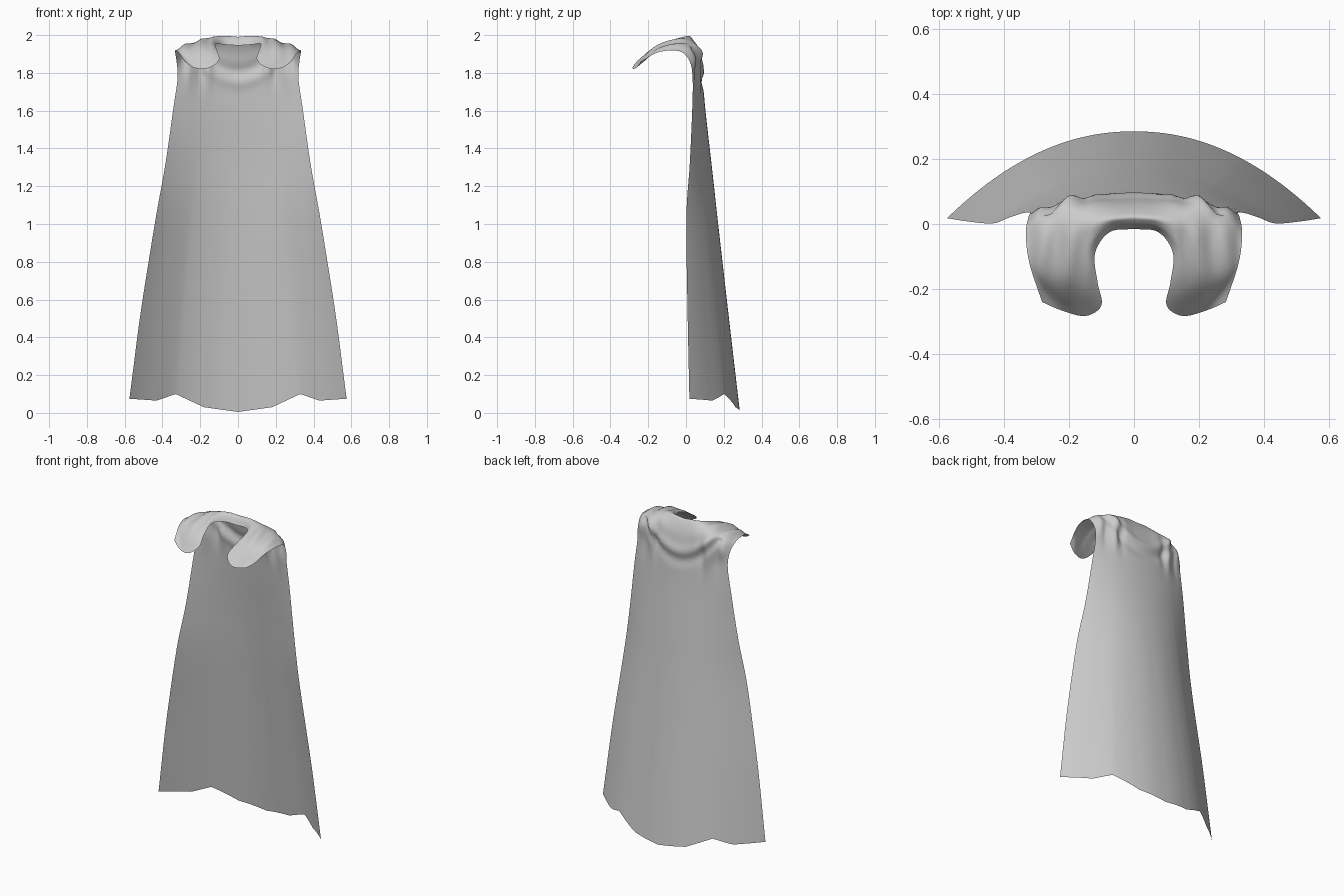
import bpy
import bmesh
from math import exp, sin
from mathutils import Vector

if "Cube" in bpy.data.objects:
    bpy.data.objects.remove(bpy.data.objects["Cube"], do_unlink=True)

COLUMNS = 42      # across one half
STEPS = 7         # between neighbouring guide rows


def spline(points, t):
    """Point on a smooth curve through the points, t from 0 to 1."""
    last = len(points) - 1
    i = min(int(t * last), last - 1)
    f = t * last - i
    b, c = points[i], points[i + 1]
    a = points[i - 1] if i else b * 2 - c
    d = points[i + 2] if i + 2 <= last else c * 2 - b
    return (b * 2 + (c - a) * f + (a * 2 - b * 5 + c * 4 - d) * f ** 2
            + (b * 3 - a - c * 3 + d) * f ** 3) / 2


def polyline(points, x):
    for (x0, z0), (x1, z1) in zip(points, points[1:]):
        if x <= x1:
            return z0 + (z1 - z0) * (x - x0) / (x1 - x0)
    return points[-1][1]


def bump(value, width):
    return exp(-(value / width) ** 2)


# Yoke guide rows, from the centre of the back to the outer shoulder
neck_and_front_edge = [
    (0, -.015, 1.945), (.075, -.025, 1.95), (.12, -.09, 1.955), (.112, -.18, 1.92),
    (.1, -.25, 1.87), (.15, -.283, 1.828), (.225, -.265, 1.825), (.283, -.24, 1.86)]
upper_chest = [
    (0, .005, 1.98), (.075, -.003, 1.985), (.135, -.05, 1.982), (.165, -.11, 1.965),
    (.2, -.15, 1.945), (.245, -.16, 1.93), (.29, -.15, 1.92), (.322, -.12, 1.92)]
shoulder_ridge = [
    (0, .03, 1.985), (.07, .025, 1.99), (.135, .015, 1.987), (.185, .005, 1.977),
    (.23, -.005, 1.963), (.27, -.01, 1.95), (.305, -.015, 1.935), (.333, -.03, 1.915)]
shoulder_back = [
    (0, .07, 1.9), (.06, .068, 1.91), (.115, .068, 1.925), (.165, .068, 1.925),
    (.21, .063, 1.915), (.25, .058, 1.9), (.29, .05, 1.88), (.325, .02, 1.86)]
yoke = [[Vector(p) for p in row] for row in
        (neck_and_front_edge, upper_chest, shoulder_ridge, shoulder_back)]

# Hanging sheet rows: height, half width, y at the centre, y at the side edge
SHEET_TOP = 1.77
sheet = [(SHEET_TOP, .32, .088, .035), (1.6, .343, .103, .033), (1.3, .384, .137, .02),
         (1, .435, .17, .002), (.5, .512, .227, .008), (0, .575, .285, .018)]
hem = [(0, .005), (.18, .03), (.33, .1), (.43, .065), (.575, .075)]


def guide_column(u):
    points = [spline(row, u) for row in yoke]
    bottom = polyline(hem, u * hem[-1][0])
    for height, half, back, side in sheet:
        drop = 1 - height / SHEET_TOP
        z = SHEET_TOP + (bottom - SHEET_TOP) * drop
        points.append(Vector((half * u, back - (back - side) * u ** 2.1, z)))
    return points


def add_folds(p):
    """Soft cloth folds: a draped cowl, shoulder pleats and chest creases."""
    x, y, z = p
    if y > .03 and z > 1.5:
        cowl = z - 1.81 - 2.6 * x * x
        p.y += .013 * bump(cowl, .03) - .008 * bump(cowl + .06, .03)
        for centre, depth in ((.2, .014), (.26, -.01), (.155, -.01)):
            p.y += depth * bump(abs(x) - centre, .022) * bump(z - 1.84, .1)
    if y < .03 and abs(x) > .12:
        fade = min(1, (.03 - y) / .06) * min(1, (abs(x) - .12) / .03)
        p.z += .006 * fade * sin(75 * abs(x) + 9 * y) * bump(y + .08, .13)
    return p


# Cape as one open sheet, both halves from the same guide columns
bm = bmesh.new()
grid = []
for c in range(-COLUMNS, COLUMNS + 1):
    guides = guide_column(abs(c) / COLUMNS)
    rows = (len(guides) - 1) * STEPS
    line = []
    for r in range(rows + 1):
        p = add_folds(spline(guides, r / rows))
        line.append(bm.verts.new((p.x if c >= 0 else -p.x, p.y, p.z)))
    grid.append(line)
for left, right in zip(grid, grid[1:]):
    for r in range(len(left) - 1):
        bm.faces.new((left[r], left[r + 1], right[r + 1], right[r]))
bm.normal_update()
if sum(f.normal.y for f in bm.faces) < 0:
    bmesh.ops.reverse_faces(bm, faces=bm.faces[:])
mesh = bpy.data.meshes.new("cape")
bm.to_mesh(mesh)
bm.free()
cape = bpy.data.objects.new("cape", mesh)
bpy.context.collection.objects.link(cape)

# Plain grey cloth
cloth = bpy.data.materials.new("grey_cloth")
cloth.use_nodes = True
GREY = (.6, .6, .6, 1)
cloth.diffuse_color = GREY
cloth.node_tree.nodes["Principled BSDF"].inputs["Base Color"].default_value = GREY
mesh.materials.append(cloth)
mesh.polygons.foreach_set("use_smooth", [True] * len(mesh.polygons))
